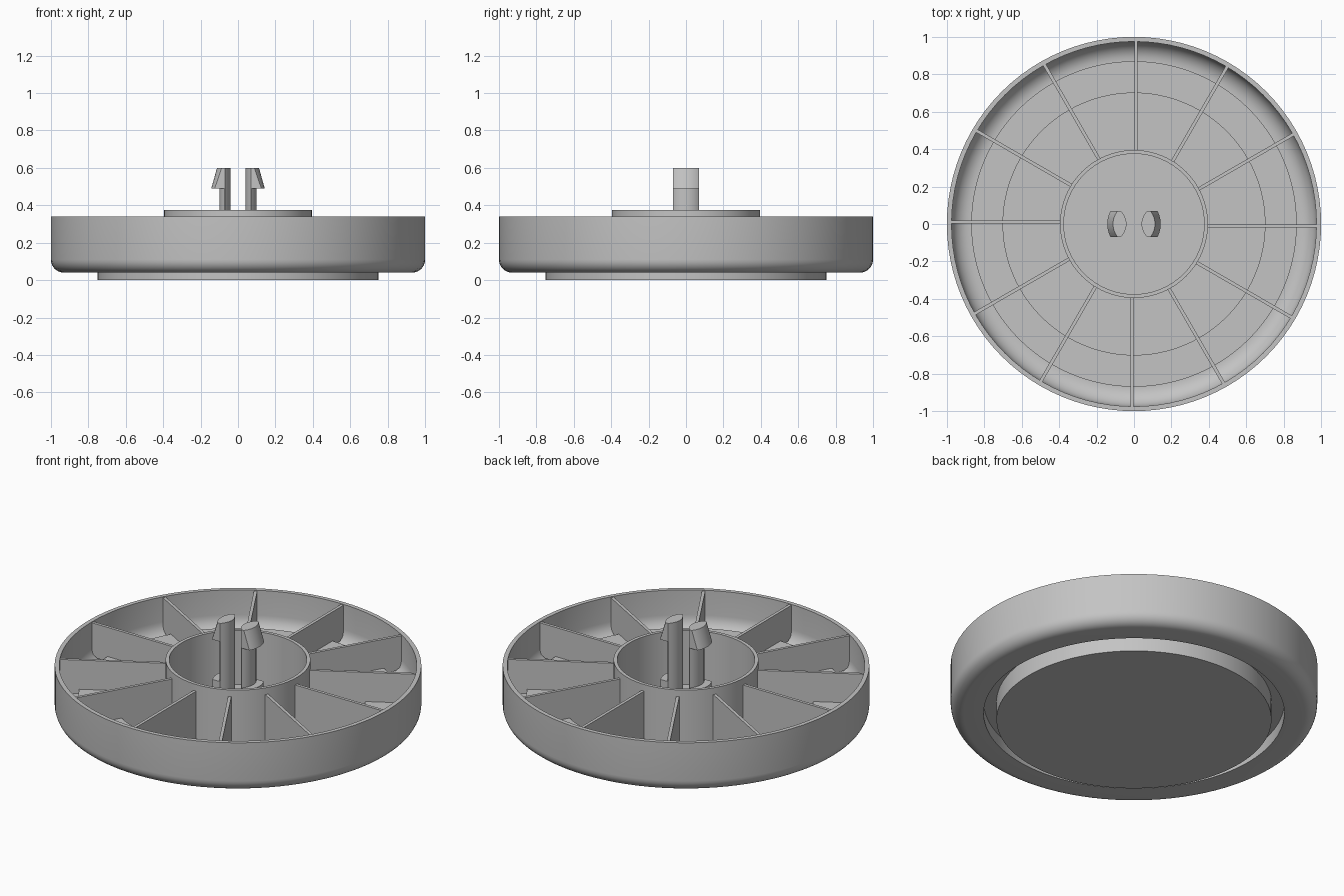
import bpy, bmesh, math
from mathutils import Matrix, Vector

cube = bpy.data.objects.get("Cube")
if cube:
    bpy.data.objects.remove(cube, do_unlink=True)

grey = bpy.data.materials.new("plain grey")
grey.use_nodes = True
COLOUR = (0.55, 0.55, 0.55, 1)
grey.diffuse_color = COLOUR
grey.node_tree.nodes["Principled BSDF"].inputs["Base Color"].default_value = COLOUR


def finish(name, bm, smooth=True):
    bmesh.ops.remove_doubles(bm, verts=bm.verts, dist=1e-5)
    bmesh.ops.recalc_face_normals(bm, faces=bm.faces)
    mesh = bpy.data.meshes.new(name)
    bm.to_mesh(mesh)
    bm.free()
    mesh.materials.append(grey)
    obj = bpy.data.objects.new(name, mesh)
    bpy.context.collection.objects.link(obj)
    if smooth:
        bpy.ops.object.select_all(action='DESELECT')
        obj.select_set(True)
        bpy.context.view_layer.objects.active = obj
        bpy.ops.object.shade_smooth_by_angle(angle=math.radians(30))
    return obj


def lathe(name, profile, closed=False, steps=96):
    bm = bmesh.new()
    verts = [bm.verts.new((r, 0, z)) for r, z in profile]
    pairs = list(zip(verts, verts[1:]))
    if closed:
        pairs.append((verts[-1], verts[0]))
    edges = [bm.edges.new(p) for p in pairs]
    bmesh.ops.spin(bm, geom=verts + edges, cent=(0, 0, 0), axis=(0, 0, 1),
                   angle=math.tau, steps=steps, use_duplicate=False)
    return finish(name, bm)


def fillet(cx, cz, radius, start, end, n=8):
    angles = [math.radians(start + (end - start) * i / n) for i in range(n + 1)]
    return [(cx + radius * math.cos(a), cz + radius * math.sin(a)) for a in angles]


# Round tray: raised underside disc, groove, rounded rim and thin floor
tray = [(0, 0), (0.75, 0), (0.75, 0.11), (0.82, 0.11), (0.82, 0.04)]
tray += fillet(0.93, 0.11, 0.07, -90, 0)
tray += [(1, 0.34), (0.975, 0.34)]
tray += fillet(0.875, 0.19, 0.1, 0, -90)
tray += [(0.87, 0.09), (0.87, 0.16), (0.70, 0.16), (0.70, 0.05), (0, 0.05)]
lathe("tray", tray)

# Central hub wall
lathe("hub", [(0.375, 0.04), (0.395, 0.04), (0.395, 0.375), (0.375, 0.375)], closed=True)

# Twelve radial ribs, each set to one side of its radius
RIB = [(0.385, 0.03), (0.72, 0.03), (0.72, 0.13), (0.94, 0.13),
       (0.985, 0.16), (0.985, 0.335), (0.385, 0.335)]
for i in range(12):
    bm = bmesh.new()
    face = bm.faces.new([bm.verts.new((r, -0.02, z)) for r, z in RIB])
    side = bmesh.ops.extrude_face_region(bm, geom=[face])
    moved = [v for v in side["geom"] if isinstance(v, bmesh.types.BMVert)]
    bmesh.ops.translate(bm, verts=moved, vec=Vector((0, 0.018, 0)))
    bmesh.ops.rotate(bm, verts=bm.verts, cent=(0, 0, 0),
                     matrix=Matrix.Rotation(i * math.tau / 12, 3, 'Z'))
    finish(f"rib_{i + 1}", bm, smooth=False)


# Pair of snap prongs: foot, stem and tapered barb, lens-shaped in section
HALF = 0.07


def section(radius, n=12):
    ys = [HALF * (2 * i / n - 1) for i in range(n + 1)]
    outer = [(math.sqrt(radius ** 2 - y * y), y) for y in ys]
    inner = [(0.04 + 0.03 * (y / HALF) ** 2, y) for y in reversed(ys)]
    return outer + inner


LEVELS = [(0.14, 0.04), (0.14, 0.25), (0.1, 0.25), (0.1, 0.49), (0.143, 0.49), (0.112, 0.6)]
for name, sign in (("left_prong", 1), ("right_prong", -1)):
    bm = bmesh.new()
    rings = [[bm.verts.new((sign * x, sign * y, z)) for x, y in section(r)]
             for r, z in LEVELS]
    for low, high in zip(rings, rings[1:]):
        for k in range(len(low)):
            j = (k + 1) % len(low)
            bm.faces.new((low[k], low[j], high[j], high[k]))
    bm.faces.new(rings[0])
    bm.faces.new(rings[-1])
    finish(name, bm)
